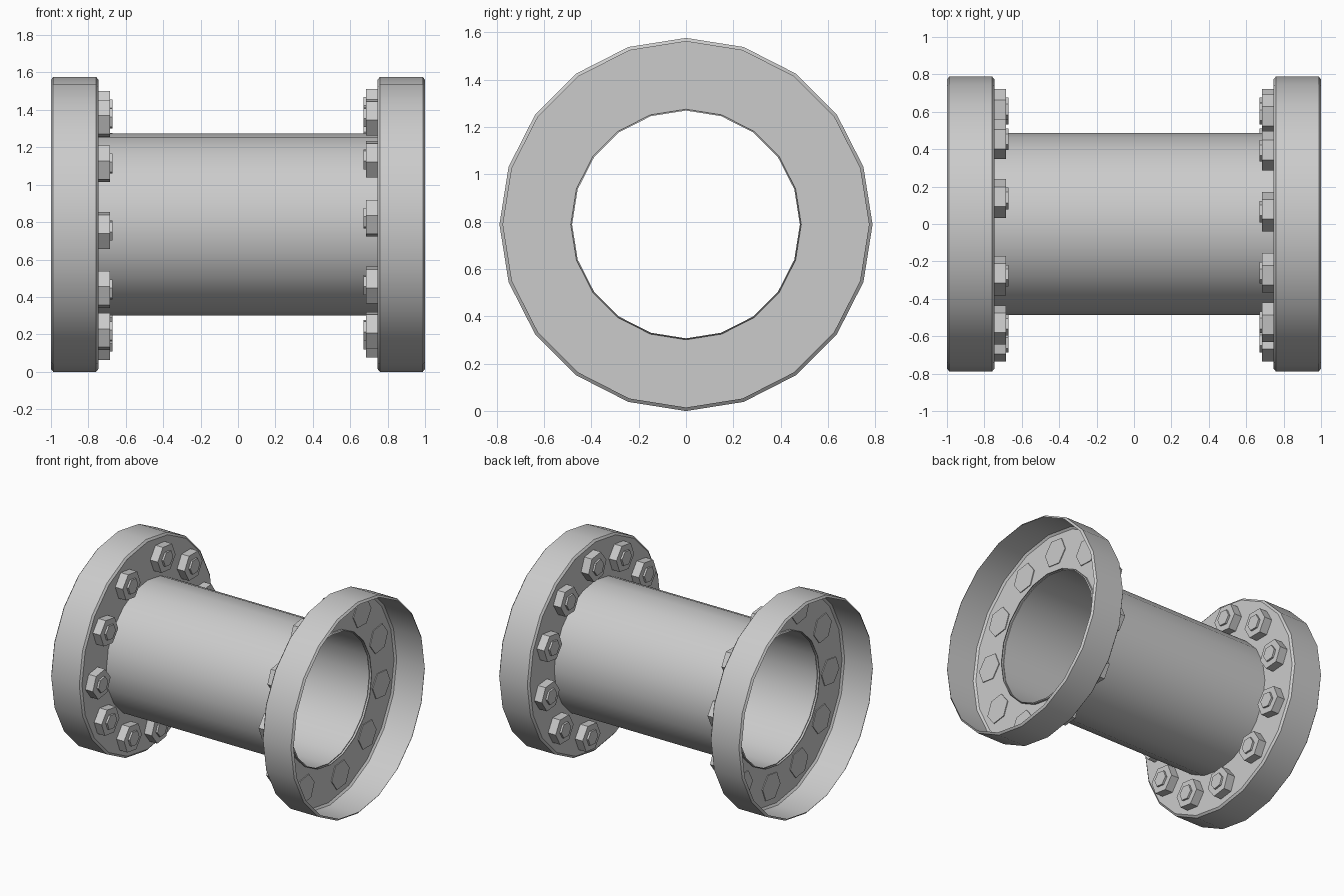
import bpy
import bmesh
from math import cos, sin, pi, radians

cube = bpy.data.objects.get("Cube")
if cube:
    bpy.data.objects.remove(cube, do_unlink=True)

SIDES = 20
AXIS_Z = 0.788
BOLT_CIRCLE = 0.63

steel = bpy.data.materials.new("grey_steel")
steel.use_nodes = True
grey = (0.6, 0.6, 0.6, 1)
steel.diffuse_color = grey
steel.node_tree.nodes["Principled BSDF"].inputs["Base Color"].default_value = grey


def add_object(name, bm):
    mesh = bpy.data.meshes.new(name)
    bm.to_mesh(mesh)
    bm.free()
    mesh.materials.append(steel)
    obj = bpy.data.objects.new(name, mesh)
    bpy.context.collection.objects.link(obj)
    obj.location.z = AXIS_Z
    bpy.ops.object.select_all(action='DESELECT')
    obj.select_set(True)
    bpy.context.view_layer.objects.active = obj
    bpy.ops.object.shade_smooth_by_angle(angle=radians(30))
    return obj


def lathe(bm, profile, sides, centre=(0, 0), turn=0.0):
    """Sweep (x, radius) points round an axis parallel to x."""
    rings = []
    for x, r in profile:
        angles = [turn + 2 * pi * i / sides for i in range(sides)]
        rings.append([bm.verts.new((x, centre[0] + r * cos(a), centre[1] + r * sin(a)))
                      for a in angles])
    for a, b in zip(rings, rings[1:]):
        for i in range(sides):
            j = (i + 1) % sides
            bm.faces.new((a[i], a[j], b[j], b[i]))
    return rings


# Open tube with small chamfers at both ends
bm = bmesh.new()
lathe(bm, [(0.768, 0.481), (0.76, 0.487), (-0.76, 0.487), (-0.768, 0.481)], SIDES)
add_object("pipe", bm)

# Bolt positions round the flange and the turn of each head, in degrees
BOLTS = [(84, -8), (51.5, -2), (21, 8), (-11.5, -5), (-44, 0), (-77.5, 6),
         (-116, 8), (-149, 8), (177, -8), (146.5, 8), (114.5, 8)]

for side, half_turn in (("left", 0), ("right", pi)):
    # Cup-shaped flange, open on its outer end
    bm = bmesh.new()
    lathe(bm, [(1.0, 0.773), (0.988, 0.788), (0.758, 0.788), (0.746, 0.773),
               (0.746, 0.481)], SIDES)
    flange = add_object(side + "_flange", bm)
    flange.rotation_euler.y = half_turn

    # Hex nuts with a stud end, heads just showing through the plate
    bm = bmesh.new()
    for place, turn in BOLTS:
        a = radians(place)
        centre = (BOLT_CIRCLE * cos(a), BOLT_CIRCLE * sin(a))
        rings = lathe(bm, [(0.752, 0.106), (0.684, 0.106), (0.684, 0.058),
                           (0.67, 0.058)], 6, centre, radians(turn))
        bm.faces.new(rings[0])
        bm.faces.new(rings[-1])
    bmesh.ops.recalc_face_normals(bm, faces=bm.faces)
    bolts = add_object(side + "_bolts", bm)
    bolts.rotation_euler.y = half_turn

# Face all shells outwards
for name in ("pipe", "left_flange", "right_flange"):
    mesh = bpy.data.objects[name].data
    if sum(p.normal.y * p.center.y + p.normal.z * p.center.z for p in mesh.polygons) < 0:
        mesh.flip_normals()
